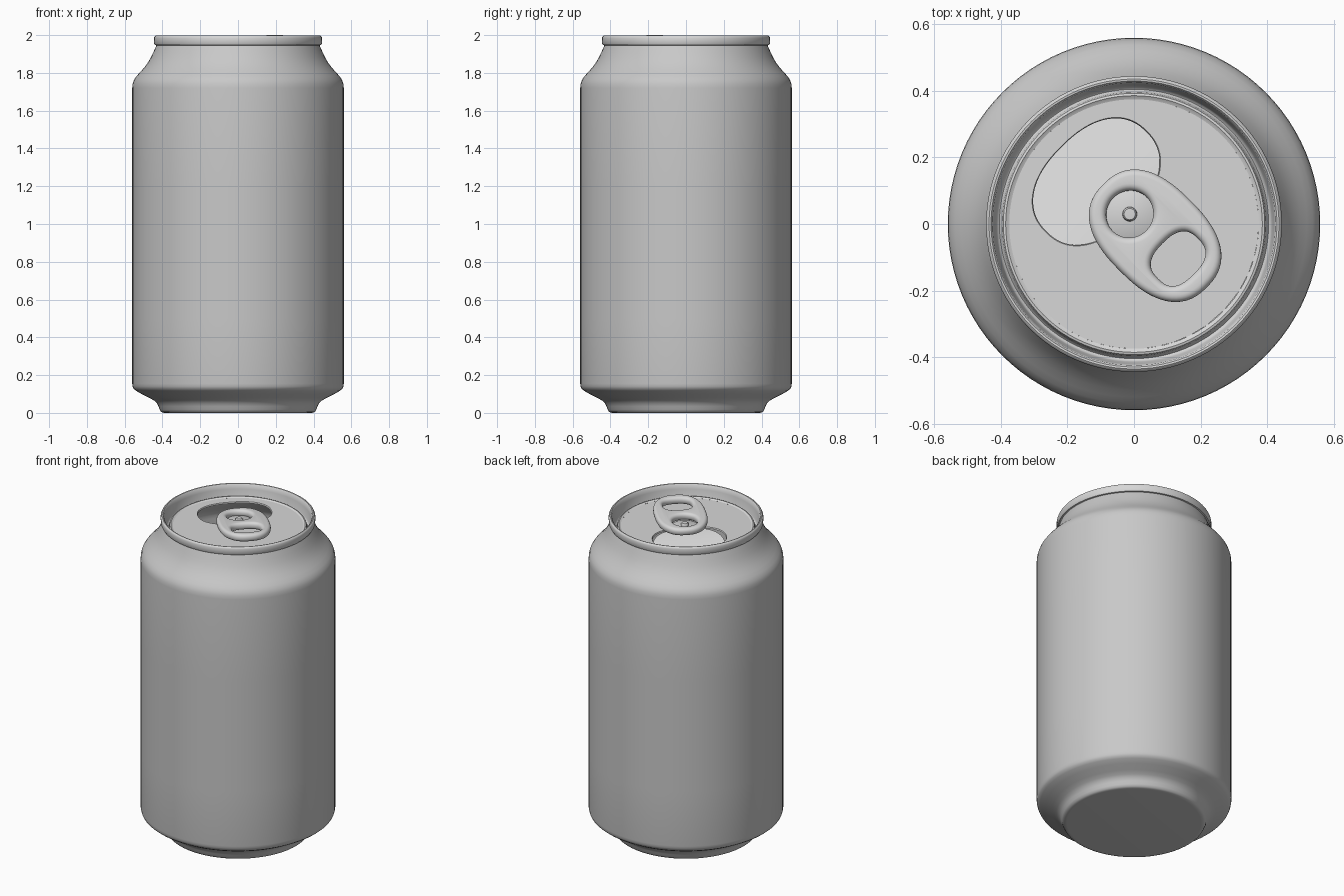
import bpy, bmesh, math
from mathutils import Matrix

if "Cube" in bpy.data.objects:
    bpy.data.objects.remove(bpy.data.objects["Cube"])

N = 96
TURN = Matrix.Rotation(math.radians(-45), 4, 'Z')   # local +x = handle end of the tab
DECK = 1.93


def material(name, v):
    m = bpy.data.materials.new(name)
    m.diffuse_color = (v, v, v, 1)
    m.use_nodes = True
    m.node_tree.nodes["Principled BSDF"].inputs["Base Color"].default_value = m.diffuse_color
    return m


body_grey = material("body grey", 0.58)
lid_grey = material("lid grey", 0.68)


def finish(ob, mat, angle=40):
    ob.data.materials.clear()
    ob.data.materials.append(mat)
    bpy.ops.object.select_all(action='DESELECT')
    ob.select_set(True)
    bpy.context.view_layer.objects.active = ob
    bpy.ops.object.shade_smooth_by_angle(angle=math.radians(angle))
    return ob


def rings_object(name, rings, mat):
    """Skin a list of closed rings of equal point count."""
    bm = bmesh.new()
    loops = [[bm.verts.new(p) for p in r] for r in rings]
    for a, b in zip(loops, loops[1:]):
        for j in range(len(a)):
            k = (j + 1) % len(a)
            bm.faces.new((a[j], a[k], b[k], b[j]))
    bmesh.ops.remove_doubles(bm, verts=bm.verts, dist=1e-5)
    me = bpy.data.meshes.new(name)
    bm.to_mesh(me)
    bm.free()
    ob = bpy.data.objects.new(name, me)
    bpy.context.collection.objects.link(ob)
    return finish(ob, mat)


def circle(r, z, cx=0, cy=0, n=N):
    return [(cx + r * math.cos(2 * math.pi * j / n),
             cy + r * math.sin(2 * math.pi * j / n), z) for j in range(n)]


def lathe(name, profile, mat, cx=0, cy=0, n=N):
    return rings_object(name, [circle(r, z, cx, cy, n) for r, z in profile], mat)


def superellipse(cx, cy, a, b, e, n=N):
    pts = []
    for j in range(n):
        t = 2 * math.pi * j / n
        c, s = math.cos(t), math.sin(t)
        pts.append((cx + a * math.copysign(abs(c) ** (2 / e), c),
                    cy + b * math.copysign(abs(s) ** (2 / e), s)))
    return pts


# Can body: base, straight wall, shoulder and neck
lathe("can_body", [
    (0, 0), (0.385, 0), (0.398, 0.001), (0.408, 0.006), (0.415, 0.018), (0.421, 0.035),
    (0.43, 0.052), (0.445, 0.066), (0.47, 0.08), (0.51, 0.1), (0.54, 0.117), (0.553, 0.128),
    (0.558, 0.14), (0.56, 0.155), (0.56, 0.5), (0.56, 1.2), (0.56, 1.72), (0.558, 1.742),
    (0.551, 1.763), (0.538, 1.782), (0.52, 1.802), (0.5, 1.824), (0.48, 1.85),
    (0.462, 1.88), (0.449, 1.908), (0.439, 1.93), (0.432, 1.946)], body_grey)

# Rolled rim, inner wall and groove around the lid
lathe("lid_rim", [
    (0.432, 1.946), (0.44, 1.948), (0.444, 1.955), (0.445, 1.985), (0.442, 1.993),
    (0.436, 1.997), (0.43, 1.996), (0.425, 1.99), (0.421, 1.965), (0.415, 1.915),
    (0.411, 1.904), (0.405, 1.9), (0.4, 1.905), (0.397, 1.925), (0.393, 1.934),
    (0.386, 1.936), (0.38, 1.932), (0.375, DECK)], lid_grey)

# Lid deck, with the mouth cut out of it
hx, hy, ha, hb = -0.17, 0.01, 0.15, 0.215
mouth = superellipse(hx, hy, ha, hb, 2.3)
outer = []
for x, y in mouth:
    # run a ray from the mouth centre out to the deck edge
    dx, dy = x - hx, y - hy
    d = math.hypot(dx, dy)
    dx, dy = dx / d, dy / d
    b = hx * dx + hy * dy
    t = -b + math.sqrt(b * b - hx * hx - hy * hy + 0.375 ** 2)
    outer.append((hx + t * dx, hy + t * dy, DECK))
edge = [(x, y, DECK) for x, y in mouth]
lip = [(hx + (x - hx) * 0.985, hy + (y - hy) * 0.985, DECK - 0.008) for x, y in mouth]
deck = rings_object("lid_deck", [outer, edge, lip], lid_grey)
deck.matrix_world = TURN

# Mouth flap, pushed down into the can and hinged beneath the tab
flap_rings = []
for s in (0.985, 0.85, 0.7, 0.55, 0.4, 0.25, 0.1, 0):
    ring = []
    for x, y in mouth:
        px, py = hx + (x - hx) * s, hy + (y - hy) * s
        v = max(0, (hx + ha - px) / (2 * ha))
        ring.append((px, py, DECK - 0.008 - 0.14 * v ** 1.4))
    flap_rings.append(ring)
flap = rings_object("mouth_flap", flap_rings, lid_grey)
flap.matrix_world = TURN

# Pull tab: rounded plate with a rivet hole and a finger hole
bev = 0.02
cu = bpy.data.curves.new("pull_tab", 'CURVE')
cu.dimensions = '2D'
cu.fill_mode = 'BOTH'
cu.extrude = 0.003
cu.bevel_depth = bev
cu.bevel_resolution = 4
for pts in (superellipse(0.07, 0.02, 0.22 - bev, 0.15 - bev, 2.5, 64),
            superellipse(-0.03, 0.012, 0.07 + bev, 0.072 + bev, 2, 48),
            superellipse(0.168, 0.02, 0.066 + bev, 0.085 + bev, 2.5, 48)):
    sp = cu.splines.new('POLY')
    sp.points.add(len(pts) - 1)
    for p, (x, y) in zip(sp.points, pts):
        p.co = (x, y, 0, 1)
    sp.use_cyclic_u = True
tmp = bpy.data.objects.new("tab_outline", cu)
bpy.context.collection.objects.link(tmp)
bpy.context.view_layer.update()
me = bpy.data.meshes.new_from_object(tmp.evaluated_get(bpy.context.evaluated_depsgraph_get()))
bpy.data.objects.remove(tmp)
tab = bpy.data.objects.new("pull_tab", me)
bpy.context.collection.objects.link(tab)
bm = bmesh.new()
bm.from_mesh(me)
bmesh.ops.remove_doubles(bm, verts=bm.verts, dist=1e-5)
bmesh.ops.recalc_face_normals(bm, faces=bm.faces)
bm.to_mesh(me)
bm.free()
finish(tab, lid_grey)
tab.matrix_world = TURN @ Matrix.Translation((0, 0, 1.962)) @ Matrix.Rotation(math.radians(-3.2), 4, 'Y')

# Tongue plate and rivet inside the tab
tongue = lathe("tab_tongue", [(0.078, DECK), (0.078, 1.942), (0.072, 1.946), (0, 1.946)],
               lid_grey, -0.03, 0.012, 48)
tongue.matrix_world = TURN
rivet = lathe("rivet", [(0.022, 1.944), (0.021, 1.958), (0.017, 1.963), (0, 1.964)],
              lid_grey, -0.03, 0.012, 32)
rivet.matrix_world = TURN
